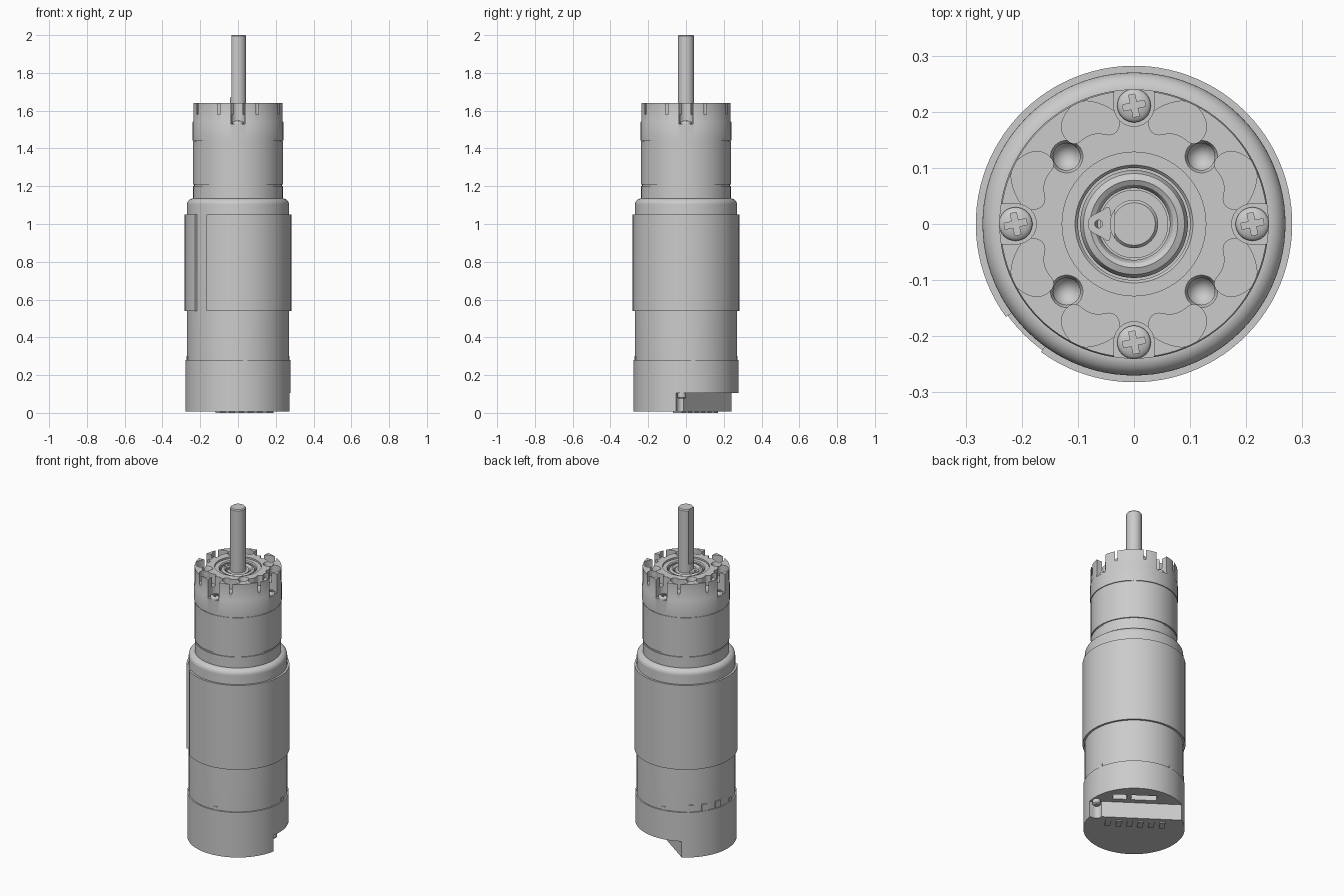
import bpy, bmesh
from math import sin, cos, pi, radians
from mathutils import Matrix

if "Cube" in bpy.data.objects:
    bpy.data.objects.remove(bpy.data.objects["Cube"])


def new_object(name, bm):
    bmesh.ops.recalc_face_normals(bm, faces=bm.faces)
    mesh = bpy.data.meshes.new(name)
    bm.to_mesh(mesh)
    bm.free()
    ob = bpy.data.objects.new(name, mesh)
    bpy.context.collection.objects.link(ob)
    return ob


def lathe(name, profile, seg=96, x=0, y=0):
    """Revolve an (r, z) profile about a vertical axis at x, y."""
    bm = bmesh.new()
    vs = [bm.verts.new((r, 0, z)) for r, z in profile]
    es = [bm.edges.new(p) for p in zip(vs, vs[1:])]
    bmesh.ops.spin(bm, geom=vs + es, cent=(0, 0, 0), axis=(0, 0, 1),
                   angle=2 * pi, steps=seg, use_duplicate=False)
    bmesh.ops.remove_doubles(bm, verts=bm.verts, dist=1e-5)
    bmesh.ops.translate(bm, verts=bm.verts, vec=(x, y, 0))
    return new_object(name, bm)


def prism(name, pts, z0, z1, angle=0, x=0, y=0):
    """Extrude a flat outline from z0 to z1, turned by angle (degrees)."""
    bm = bmesh.new()
    f = bm.faces.new([bm.verts.new((px, py, z0)) for px, py in pts])
    top = bmesh.ops.extrude_face_region(bm, geom=[f])['geom']
    bmesh.ops.translate(bm, verts=[g for g in top if isinstance(g, bmesh.types.BMVert)],
                        vec=(0, 0, z1 - z0))
    bm.transform(Matrix.Translation((x, y, 0)) @ Matrix.Rotation(radians(angle), 4, 'Z'))
    return new_object(name, bm)


def rect(x0, x1, y0, y1):
    return [(x0, y0), (x1, y0), (x1, y1), (x0, y1)]


def cut(ob, *cutters):
    for c in cutters:
        m = ob.modifiers.new('cut', 'BOOLEAN')
        m.operation, m.solver, m.object = 'DIFFERENCE', 'EXACT', c
        bpy.context.view_layer.objects.active = ob
        bpy.ops.object.modifier_apply(modifier=m.name)
        bpy.data.objects.remove(c, do_unlink=True)


def notch(center, rad, out=0.4):
    """Outline of a round-bottomed slot opening outward along +x."""
    arc = [(center + rad * cos(radians(a)), rad * sin(radians(a))) for a in range(90, 271, 15)]
    return arc + [(out, -rad), (out, rad)]


def rounded(pts, times=3):
    for _ in range(times):
        nxt = []
        for (ax, ay), (bx, by) in zip(pts, pts[1:] + pts[:1]):
            nxt += [(.75 * ax + .25 * bx, .75 * ay + .25 * by), (.25 * ax + .75 * bx, .25 * ay + .75 * by)]
        pts = nxt
    return pts


def polar(r, deg):
    return r * cos(radians(deg)), r * sin(radians(deg))


# encoder cap: side cut-out, two screw notches, connector pockets
cap = lathe('encoder_cap', [(0, .008), (.278, .008), (.278, .28), (0, .28)])
N = 55
cut(cap, prism('c', rect(.117, .5, -.5, .5), -.1, .105, N),
    prism('c', rect(.15, .20, -.03, .11), .09, .16, N),
    prism('c', rect(.15, .20, -.13, -.055), .09, .16, N))
for a in (-5, 175):
    cut(cap, prism('c', notch(.25, .028), -.1, .105, a))
    px, py = polar(.25, a)
    lathe('cap_screw', [(0, .075), (.016, .075), (.022, .082), (.022, .11), (0, .11)], 24, px, py)
for i in range(6):
    prism('underside_pad', rect(.03, .09, -.165 + i * .06, -.135 + i * .06), 0, .01, N)

# motor can with rounded shoulder
shoulder = [(.238 + .032 * cos(radians(a)), 1.103 + .032 * sin(radians(a))) for a in range(0, 91, 10)]
lathe('motor_can', [(0, .27), (.27, .27)] + shoulder + [(0, 1.135)])

# small tabs around the can just above the cap
for a in (8, 98, 188, 278):
    prism('small_tab', rect(.262, .2735, -.012, .012), .275, .30, a)
for a in (130, 147, 165):
    prism('wide_tab', rect(.262, .275, -.018, .018), .275, .32, a)

# wrapped sleeve with a gap
angles = [234 + i * 342 / 96 for i in range(97)]
prism('wrap_sleeve', [polar(.282, a) for a in angles] + [polar(.268, a) for a in reversed(angles)], .54, 1.05)

# gearbox body rings
lathe('gearbox_body', [(0, 1.13), (.237, 1.13), (.237, 1.20), (.232, 1.20), (.232, 1.21),
                       (.238, 1.21), (.238, 1.438), (.235, 1.438), (.235, 1.45), (0, 1.45)])

# gearbox head with bearing recess
head = lathe('gearbox_head', [(0, 1.442), (.24, 1.442), (.24, 1.54), (.238, 1.545), (.238, 1.64),
                              (.128, 1.64), (.128, 1.63), (.105, 1.63), (.100, 1.624),
                              (.100, 1.58), (0, 1.58)])
pocket = rounded([(.022, .2), (.10, .228), (.137, .175), (.11, .135), (.075, .165), (.03, .155)])
for k in range(4):
    a = 90 * k
    px, py = polar(.12 * 2 ** .5, a + 45)
    cut(head, prism('c', notch(.21, .036), 1.53, 1.8, a),
        lathe('c', [(0, 1.47), (.024, 1.51), (.024, 1.63), (.029, 1.64), (.029, 1.7), (0, 1.7)], 32, px, py),
        prism('c', pocket, 1.58, 1.8, a),
        prism('c', [(-x, y) for x, y in pocket], 1.58, 1.8, a))
    # cross-head screws in the notches
    sx, sy = polar(.211, a)
    dome = [(.03 * cos(radians(t)), 1.536 + .012 * sin(radians(t))) for t in range(0, 90, 15)]
    screw = lathe('head_screw', [(0, 1.525), (.03, 1.525)] + dome + [(0, 1.548)], 32, sx, sy)
    w, l = .0055, .02
    cross = [(w, w), (w, l), (-w, l), (-w, w), (-l, w), (-l, -w), (-w, -w), (-w, -l),
             (w, -l), (w, -w), (l, -w), (l, w)]
    cut(screw, prism('c', cross, 1.532, 1.6, 12, sx, sy))

# bearing sleeve around the shaft
lathe('bearing_sleeve', [(.064, 1.57), (.096, 1.57), (.096, 1.61), (.09, 1.622), (.078, 1.627),
                         (.07, 1.622), (.064, 1.61), (.064, 1.57)])

# retaining clip with a drilled ear
lathe('retaining_clip', [(.04, 1.605), (.061, 1.605), (.061, 1.618), (.04, 1.618), (.04, 1.605)], 64)
ear = prism('clip_ear', rounded([(-.04, -.036), (-.04, .036), (-.06, .022), (-.082, .012),
                                 (-.082, -.012), (-.06, -.022)], 2), 1.615, 1.63)
cut(ear, lathe('c', [(0, 1.6), (.007, 1.6), (.007, 1.7), (0, 1.7)], 20, -.063))

# output shaft with a flat on the -x side
shaft = lathe('output_shaft', [(0, 1.5), (.043, 1.5), (.043, 1.994), (.038, 2.0), (0, 2.0)], 48)
cut(shaft, prism('c', rect(-.1, -.035, -.1, .1), 1.67, 2.1))

bpy.ops.object.select_all(action='SELECT')
bpy.context.view_layer.objects.active = cap
bpy.ops.object.shade_smooth_by_angle(angle=radians(30))
